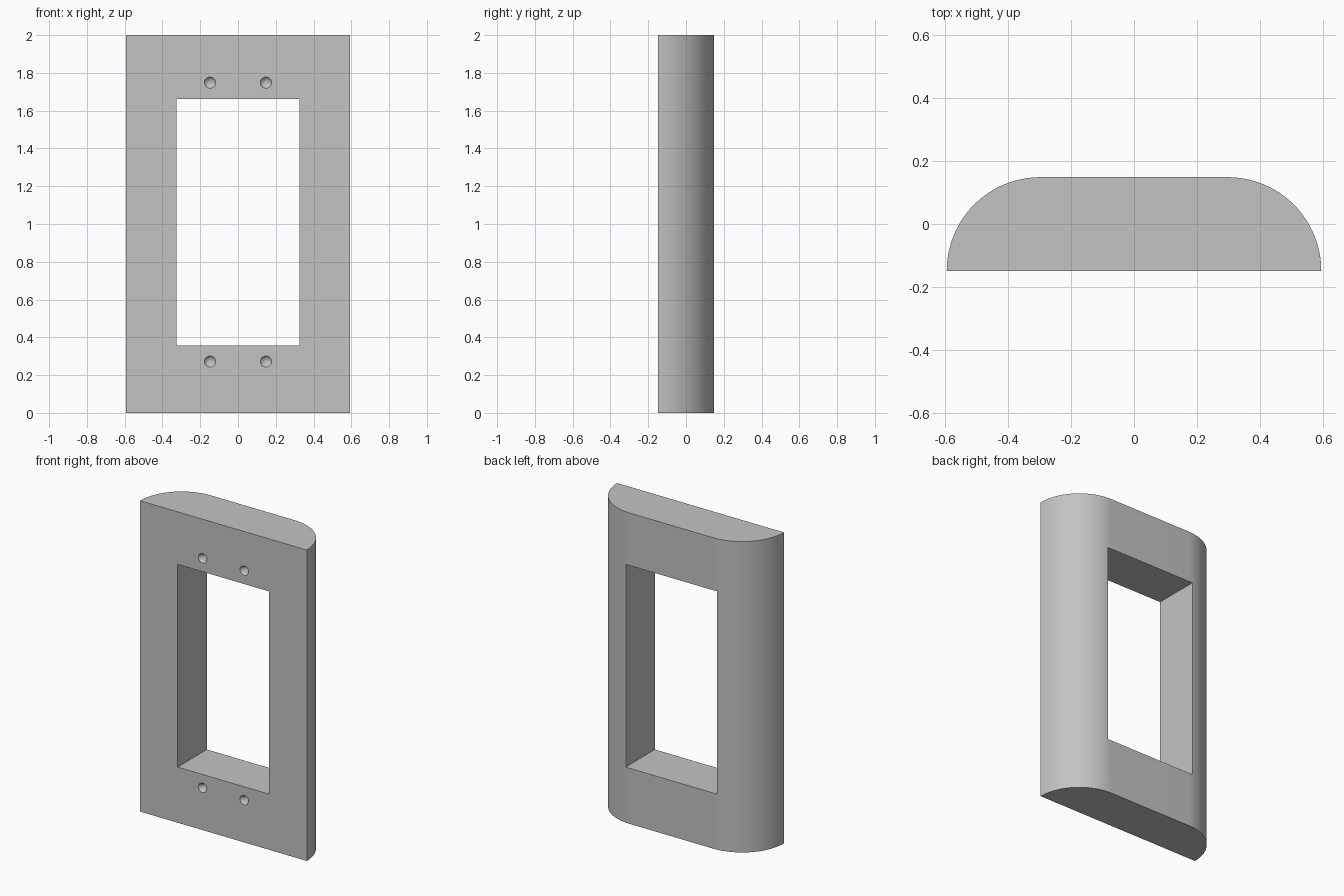
import bpy, bmesh
from math import sin, cos, pi, radians
from mathutils import Matrix

cube = bpy.data.objects.get("Cube")
if cube:
    bpy.data.objects.remove(cube, do_unlink=True)

GREY = (0.55, 0.55, 0.55, 1)
grey = bpy.data.materials.new("plain grey")
grey.use_nodes = True
grey.diffuse_color = GREY
grey.node_tree.nodes["Principled BSDF"].inputs["Base Color"].default_value = GREY

HEIGHT = 2.0
RADIUS = 0.2966          # rounded back corners, equal to the depth
HALF_W = 2 * RADIUS
FRONT = -RADIUS / 2
SEGMENTS = 32


def make_object(name, bm):
    bmesh.ops.recalc_face_normals(bm, faces=bm.faces)
    mesh = bpy.data.meshes.new(name)
    bm.to_mesh(mesh)
    bm.free()
    mesh.materials.append(grey)
    ob = bpy.data.objects.new(name, mesh)
    bpy.context.collection.objects.link(ob)
    return ob


# Frame body: half-rounded profile pulled up to full height
arc = [(RADIUS + RADIUS * cos(a), FRONT + RADIUS * sin(a))
       for a in (pi / 2 * i / SEGMENTS for i in range(SEGMENTS + 1))]
profile = arc + [(-x, y) for x, y in reversed(arc)]
bm = bmesh.new()
base = bm.faces.new([bm.verts.new((x, y, 0)) for x, y in profile])
top = bmesh.ops.extrude_face_region(bm, geom=[base])["geom"]
bmesh.ops.translate(bm, vec=(0, 0, HEIGHT),
                    verts=[v for v in top if isinstance(v, bmesh.types.BMVert)])
frame = make_object("window_frame", bm)

# Cutter for the window opening
bm = bmesh.new()
bmesh.ops.create_cube(bm, size=1, matrix=Matrix.Translation((0, 0, 1.01))
                      @ Matrix.Diagonal((0.65, 1, 1.304, 1)))
cutters = [make_object("opening_cutter", bm)]

# Cutters for the four conical screw holes in the front
HOLE_R, DEPTH = 0.03, 0.04
for x in (-0.148, 0.148):
    for z in (0.272, 1.748):
        bm = bmesh.new()
        # The cone starts a little in front of the face and narrows inwards
        bmesh.ops.create_cone(bm, cap_ends=True, segments=32, radius1=HOLE_R * 1.5,
                              radius2=0, depth=DEPTH * 1.5,
                              matrix=Matrix.Translation((x, FRONT + DEPTH * 0.25, z))
                              @ Matrix.Rotation(radians(-90), 4, "X"))
        bmesh.ops.remove_doubles(bm, verts=bm.verts, dist=1e-5)
        cutters.append(make_object("screw_hole_cutter", bm))

# Cut, then drop the cutters
bpy.ops.object.select_all(action="DESELECT")
frame.select_set(True)
bpy.context.view_layer.objects.active = frame
for cutter in cutters:
    mod = frame.modifiers.new("cut", "BOOLEAN")
    mod.operation = "DIFFERENCE"
    mod.solver = "EXACT"
    mod.object = cutter
    bpy.ops.object.modifier_apply(modifier=mod.name)
    bpy.data.objects.remove(cutter, do_unlink=True)

bpy.ops.object.shade_smooth_by_angle(angle=radians(30))
